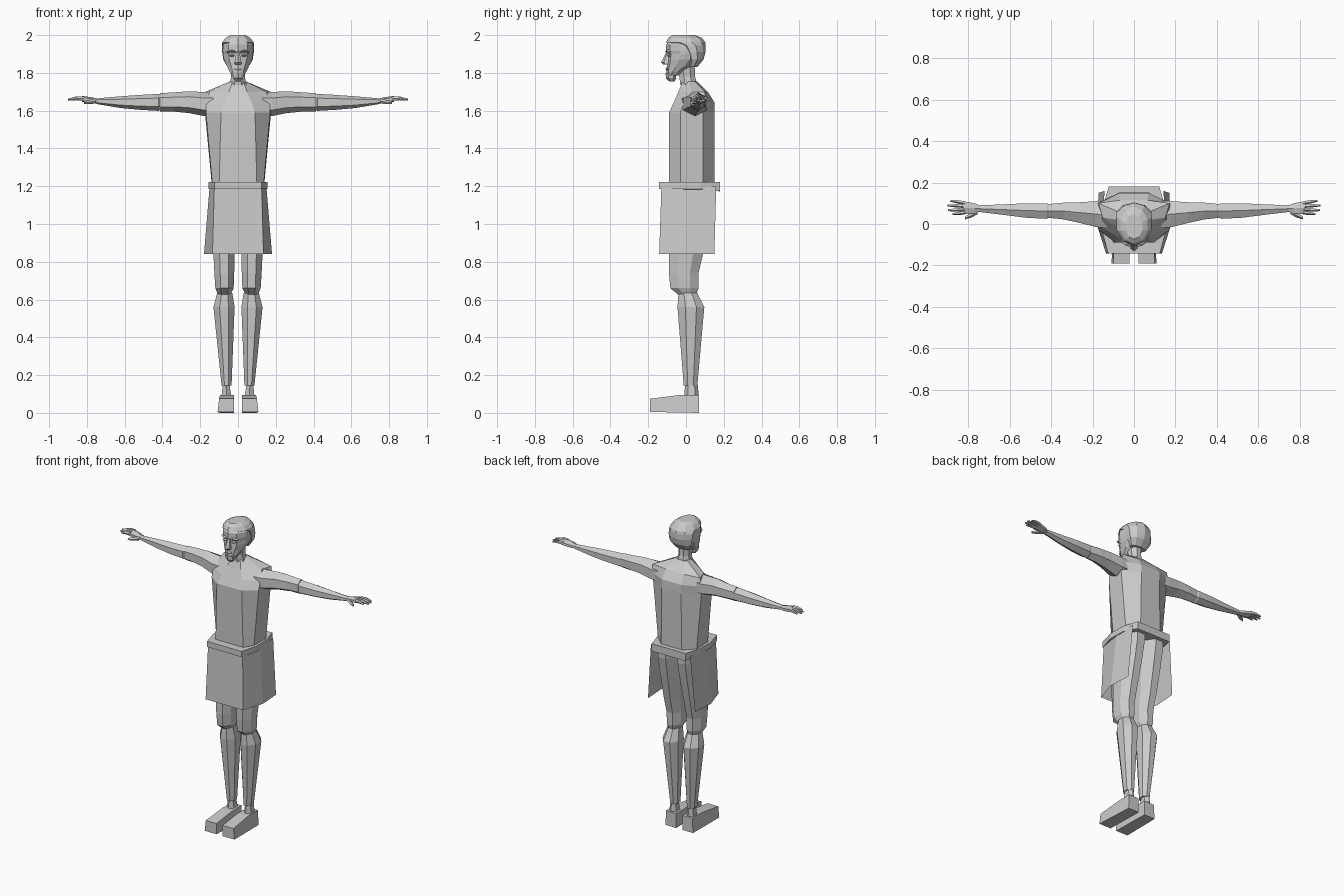
import bpy, bmesh
from math import cos, sin, pi


def finish(name, bm, mirror=False, closed=True):
    if closed:
        bmesh.ops.recalc_face_normals(bm, faces=bm.faces)
    me = bpy.data.meshes.new(name)
    bm.to_mesh(me)
    bm.free()
    ob = bpy.data.objects.new(name, me)
    bpy.context.collection.objects.link(ob)
    if mirror:
        ob.modifiers.new("Mirror", 'MIRROR').use_mirror_merge = False
    return ob


def loft(name, rings, mirror=False, closed=True):
    """Skin a list of equal-length point rings; closed ones get end caps."""
    bm = bmesh.new()
    vs = [[bm.verts.new(p) for p in r] for r in rings]
    n = len(rings[0])
    for a, b in zip(vs, vs[1:]):
        for i in range(n if closed else n - 1):
            j = (i + 1) % n
            bm.faces.new((a[i], a[j], b[j], b[i]))
    if closed:
        bm.faces.new(vs[0])
        bm.faces.new(vs[-1])
    return finish(name, bm, mirror, closed)


def section(axis, s, u0, u1, v0, v1, n=8):
    """n-sided section filling the box u0..u1, v0..v1 at position s on axis."""
    pts, k = [], 1 / cos(pi / n)
    for i in range(n):
        a = 2 * pi * (i + 0.5) / n
        u = (u0 + u1) / 2 + (u1 - u0) / 2 * k * cos(a)
        v = (v0 + v1) / 2 + (v1 - v0) / 2 * k * sin(a)
        pts.append((s, u, v) if axis == 'x' else (u, v, s))
    return pts


def limb(name, axis, stations, n=8, mirror=True):
    return loft(name, [section(axis, *s, n=n) for s in stations], mirror)


def sym(z, half):
    """Full ring from its right half, front to back."""
    return [(x, y, z) for x, y in half] + [(-x, y, z) for x, y in reversed(half)]


# Shoes: side profile with an outer x for each point
shoe = [(.07, 0, .10), (.07, .095, .095), (-.03, .095, .095), (-.19, .075, .10), (-.19, .005, .108)]
loft("shoe", [[(.022, y, z) for y, z, x in shoe], [(x, y, z) for y, z, x in shoe]], True)

# Legs
limb("ankle", 'z', [(.085, .035, .088, -.005, .062), (.15, .045, .08, 0, .058)], 6)
limb("shin", 'z', [(.145, .034, .087, -.012, .06), (.56, .018, .13, -.045, .097),
                   (.635, .03, .11, -.04, .06)])
limb("thigh", 'z', [(.625, .04, .105, -.04, .055), (.66, .023, .12, -.083, .066),
                    (.74, .02, .125, -.09, .066), (.84, .018, .13, -.09, .09),
                    (1.0, .008, .135, -.095, .125), (1.13, .003, .138, -.1, .15),
                    (1.19, .003, .138, -.1, .15)])

# Skirt: thin sheet, open at the back
top = [(.142, .16), (.15, .02), (.125, -.13)]
hem = [(.17, .15), (.18, .0), (.135, -.142)]
loft("skirt", [[(x, y, z) for x, y in h] + [(-x, y, z) for x, y in reversed(h)]
               for z, h in ((1.2, top), (.84, hem))], closed=False)

# Belt: the back edge hangs a little lower
belt = [(.125, -.142), (.155, -.03), (.152, .08), (.122, .18)]
low = [(x, y, z - .012 * (y > .1)) for x, y, z in sym(1.185, belt)]
loft("belt", [low, sym(1.222, belt)])

# Tunic body
loft("torso", [
    sym(1.20, [(.10, -.09), (.135, -.03), (.138, .09), (.075, .15)]),
    sym(1.59, [(.09, -.09), (.17, -.03), (.175, .09), (.07, .152)]),
    sym(1.645, [(.072, -.064), (.17, -.01), (.177, .10), (.07, .15)]),
    sym(1.70, [(.048, -.04), (.15, .03), (.172, .10), (.065, .115)]),
    sym(1.755, [(.028, -.018), (.042, .015), (.042, .045), (.025, .058)])])

# Arms
limb("upper_arm", 'x', [(.13, -.02, .11, 1.58, 1.69), (.18, -.015, .11, 1.58, 1.69),
                        (.26, .005, .105, 1.595, 1.695), (.34, .022, .103, 1.602, 1.69),
                        (.412, .03, .096, 1.603, 1.686)], 6)
limb("forearm", 'x', [(.40, .04, .09, 1.615, 1.675), (.42, .025, .1, 1.605, 1.683),
                      (.52, .03, .1, 1.61, 1.678), (.62, .043, .095, 1.618, 1.672),
                      (.748, .058, .09, 1.637, 1.663)], 6)

# Hands
limb("palm", 'x', [(.74, .062, .088, 1.64, 1.662), (.77, .05, .1, 1.64, 1.668),
                   (.825, .048, .11, 1.648, 1.676)], 6)
for i, (y, dy, tip) in enumerate([(.056, -.008, .875), (.071, -.004, .897),
                                  (.087, .003, .9), (.102, .01, .885)]):
    limb("finger_%d" % (i + 1), 'x', [
        (.815, y - .008, y + .008, 1.654, 1.674),
        ((.82 + tip) / 2, y + dy * .6 - .007, y + dy * .6 + .007, 1.657, 1.673),
        (tip, y + dy - .004, y + dy + .004, 1.655, 1.663)], 5)
limb("thumb", 'x', [(.755, .05, .072, 1.64, 1.66), (.785, .033, .055, 1.636, 1.654),
                    (.815, .024, .036, 1.636, 1.648)], 5)

# Neck and head
limb("neck", 'z', [(1.735, -.045, .045, -.03, .06), (1.78, -.036, .036, -.035, .048),
                   (1.86, -.04, .04, -.045, .045)], mirror=False)
limb("head", 'z', [(1.785, -.03, .03, -.1, -.04), (1.805, -.044, .044, -.1, -.015),
                   (1.835, -.058, .058, -.098, .04), (1.87, -.074, .074, -.095, .075),
                   (1.9, -.08, .08, -.093, .09), (1.915, -.081, .081, -.1, .09),
                   (1.95, -.08, .08, -.1, .09), (1.98, -.06, .06, -.08, .07)],
     10, mirror=False)

# Hair: rises from the nape and closes over the forehead
limb("hair", 'z', [(1.83, -.055, .055, .01, .058), (1.87, -.078, .078, 0, .09),
                   (1.91, -.084, .084, -.02, .1), (1.945, -.085, .085, -.045, .1),
                   (1.962, -.083, .083, -.1, .097), (1.985, -.066, .066, -.09, .08),
                   (2.0, -.04, .04, -.07, .045)], 10, mirror=False)

# Face details
limb("nose", 'z', [(1.845, -.017, .017, -.118, -.08), (1.855, -.018, .018, -.128, -.08),
                   (1.91, -.008, .008, -.104, -.08)], 6, mirror=False)
limb("lips", 'z', [(1.813, -.016, .016, -.104, -.08), (1.82, -.024, .024, -.106, -.08),
                   (1.828, -.014, .014, -.104, -.08)], 6, mirror=False)
limb("beard", 'z', [(1.755, -.014, .014, -.086, -.062), (1.772, -.026, .026, -.102, -.055),
                    (1.8, -.028, .028, -.105, -.06)], 6, mirror=False)
limb("brow", 'x', [(.014, -.106, -.085, 1.908, 1.916), (.035, -.104, -.08, 1.912, 1.922),
                   (.058, -.088, -.06, 1.906, 1.914)], 5)
limb("eye", 'x', [(.018, -.096, -.08, 1.89, 1.894), (.032, -.099, -.08, 1.886, 1.9),
                  (.046, -.092, -.075, 1.89, 1.894)], 5)
